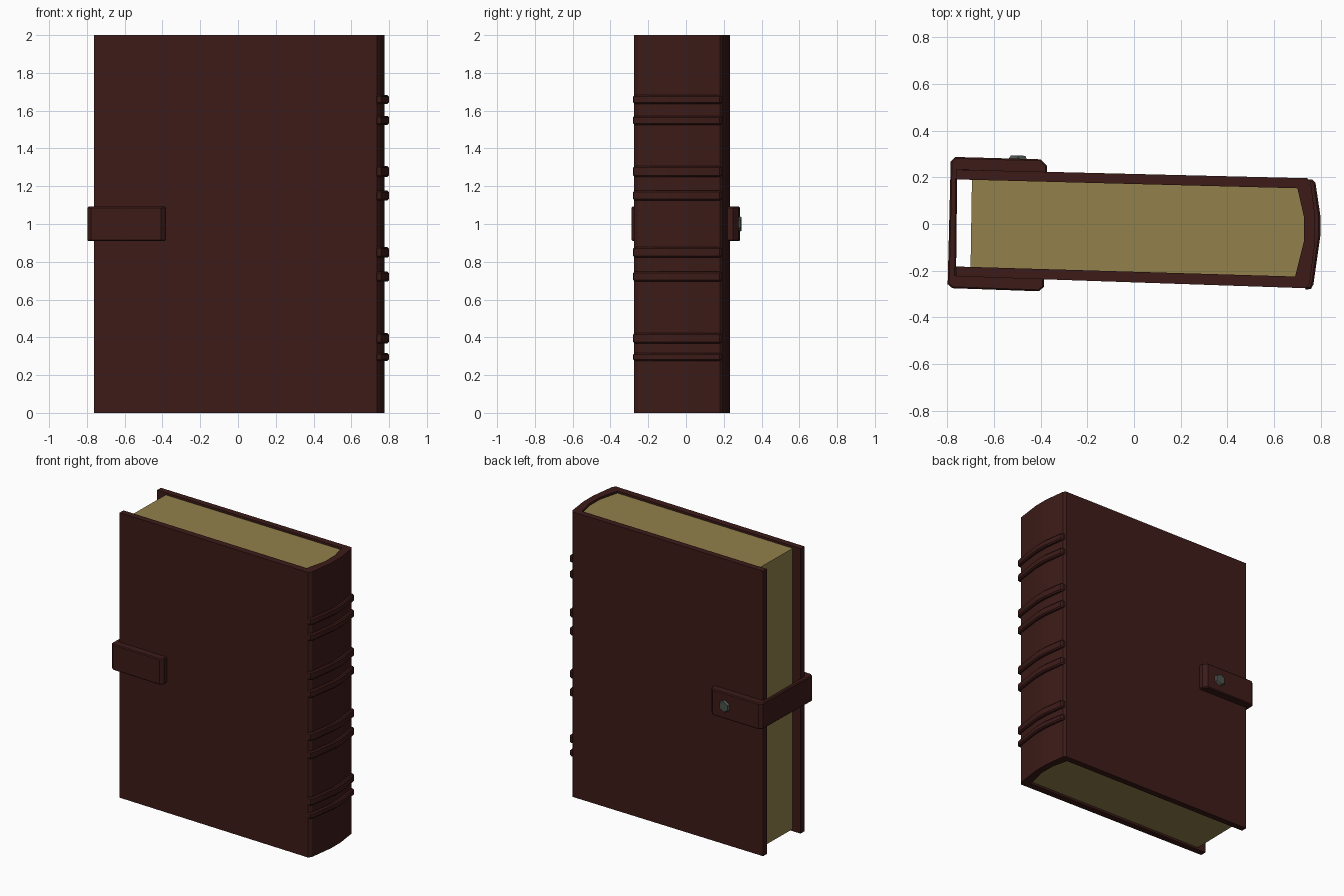
import bpy, bmesh
from mathutils import Vector
from math import pi, radians

if "Cube" in bpy.data.objects:
    bpy.data.objects.remove(bpy.data.objects["Cube"])


def material(name, rgb):
    m = bpy.data.materials.new(name)
    m.diffuse_color = (*rgb, 1)
    m.use_nodes = True
    m.node_tree.nodes["Principled BSDF"].inputs["Base Color"].default_value = m.diffuse_color
    return m


LEATHER = material("leather", (0.045, 0.011, 0.009))
PAPER = material("paper", (0.29, 0.22, 0.07))
METAL = material("metal", (0.07, 0.085, 0.075))


def prism(name, outline, z0, z1, mat, bevel=0.0):
    """Extrude an xy outline from z0 to z1."""
    bm = bmesh.new()
    face = bm.faces.new([bm.verts.new((x, y, z0)) for x, y in outline])
    ext = bmesh.ops.extrude_face_region(bm, geom=[face])
    verts = [v for v in ext["geom"] if isinstance(v, bmesh.types.BMVert)]
    bmesh.ops.translate(bm, verts=verts, vec=(0, 0, z1 - z0))
    bmesh.ops.recalc_face_normals(bm, faces=bm.faces)
    if bevel:
        rims = [e for e in bm.edges if abs(e.verts[0].co.z - e.verts[1].co.z) < 1e-5]
        bmesh.ops.bevel(bm, geom=rims, offset=bevel, segments=1, affect='EDGES')
    me = bpy.data.meshes.new(name)
    bm.to_mesh(me)
    bm.free()
    ob = bpy.data.objects.new(name, me)
    bpy.context.collection.objects.link(ob)
    me.materials.append(mat)
    bpy.context.view_layer.objects.active = ob
    ob.select_set(True)
    bpy.ops.object.shade_smooth_by_angle(angle=radians(30))
    ob.select_set(False)
    return ob


# Cover: one U-shaped leather wrap with a rounded spine
spine_inner = [(0.69, -0.225), (0.727, -0.077), (0.727, 0.034), (0.70, 0.153)]
spine_outer = [(0.735, -0.275), (0.752, -0.255), (0.776, -0.075), (0.776, 0.03),
               (0.757, 0.18), (0.742, 0.196)]
cover = ([(-0.762, -0.224)] + spine_outer + [(-0.762, 0.233), (-0.762, 0.191)]
         + spine_inner[::-1] + [(-0.762, -0.182)])
prism("cover", cover, 0, 2, LEATHER)

# Page block, set in slightly from the cover edges
pages = [(-0.70, -0.184)] + spine_inner + [(-0.694, 0.19)]
prism("pages", pages, 0.015, 1.985, PAPER)

# Raised bands across the spine, in pairs
band = [(0.735, -0.28), (0.757, -0.279), (0.768, -0.26), (0.799, -0.045), (0.799, 0.03),
        (0.777, 0.178), (0.765, 0.19), (0.74, 0.19), (0.75, 0.03), (0.75, -0.075), (0.725, -0.255)]
for i, (a, b) in enumerate([(0.275, 0.317), (0.368, 0.423), (0.695, 0.748), (0.822, 0.878),
                            (1.124, 1.177), (1.25, 1.307), (1.524, 1.573), (1.635, 1.683)]):
    prism(f"spine_band_{i + 1}", band, a, b, LEATHER, 0.008)

# Closing strap wrapped round the fore edge
strap = [(-0.387, -0.225), (-0.385, -0.268), (-0.407, -0.288), (-0.778, -0.275), (-0.798, -0.258),
         (-0.785, 0.268), (-0.765, 0.287), (-0.40, 0.277), (-0.373, 0.25), (-0.373, 0.215),
         (-0.757, 0.228), (-0.762, -0.215)]
prism("strap", strap, 0.91, 1.092, LEATHER, 0.006)

# Six-sided stud on the back of the strap
bpy.ops.mesh.primitive_cone_add(vertices=6, radius1=0.05, radius2=0.036, depth=0.024,
                                location=(-0.497, 0.281, 1.0),
                                rotation=(-pi / 2, 0, -0.03))
stud = bpy.context.object
stud.name = "stud"
stud.data.materials.append(METAL)
